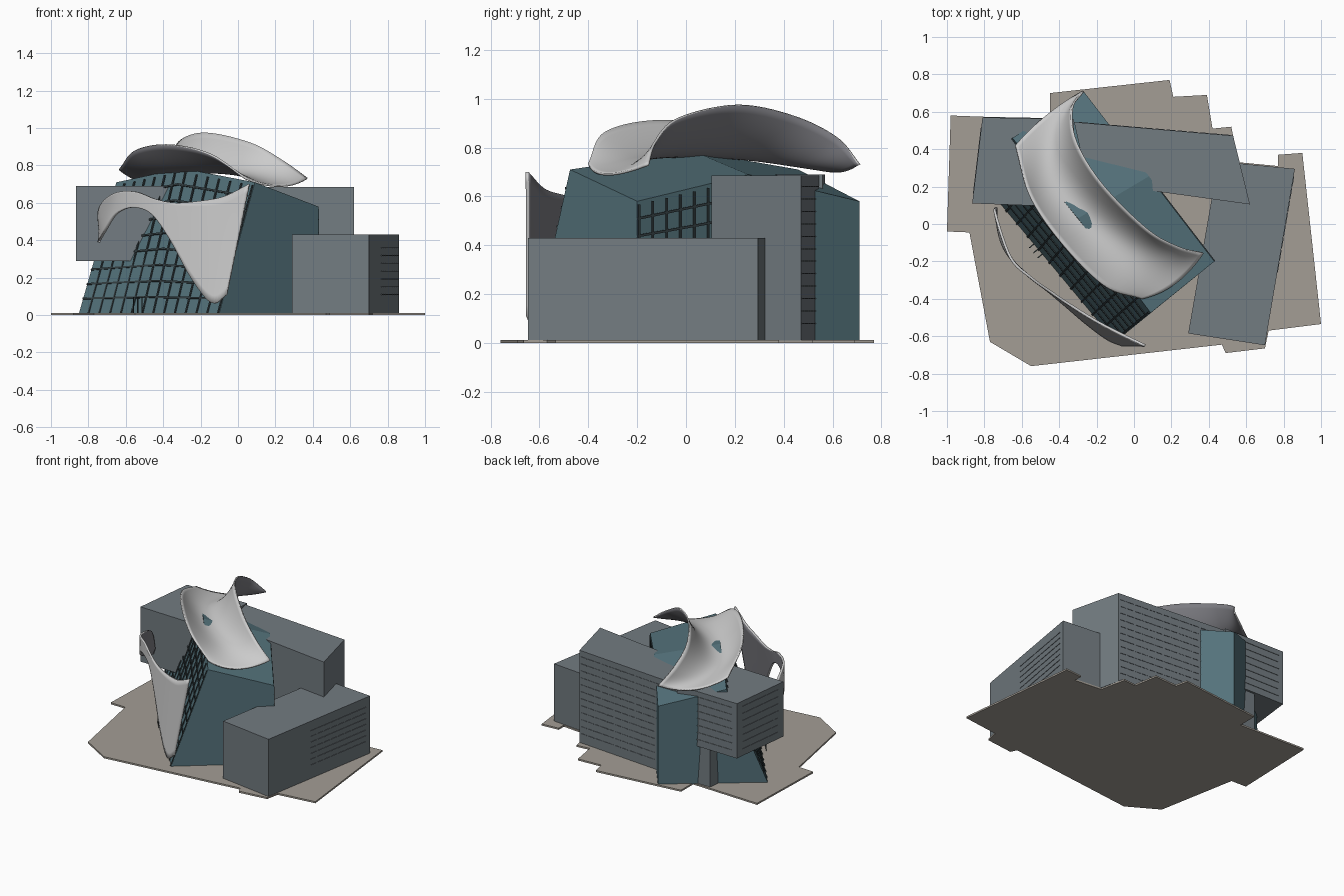
import bpy, bmesh, math
from mathutils import Vector as V

if "Cube" in bpy.data.objects:
    bpy.data.objects.remove(bpy.data.objects["Cube"])


def mat(name, *c):
    m = bpy.data.materials.new(name)
    m.diffuse_color = (*c, 1)
    m.use_nodes = True
    m.node_tree.nodes["Principled BSDF"].inputs["Base Color"].default_value = m.diffuse_color
    return m


STONE = mat("stone_paving", .37, .34, .30)
WALL = mat("grey_cladding", .17, .20, .22)
GLASS = mat("teal_glass", .09, .17, .20)
FRAME = mat("dark_frame", .035, .05, .055)
SHELL = mat("pale_shell", .55, .55, .57)
LINING = mat("shell_lining", .20, .20, .22)


def make(name, verts, faces, m):
    me = bpy.data.meshes.new(name)
    me.from_pydata([tuple(v) for v in verts], [], faces)
    bm = bmesh.new()
    bm.from_mesh(me)
    bmesh.ops.recalc_face_normals(bm, faces=bm.faces)
    bm.to_mesh(me)
    bm.free()
    me.materials.append(m)
    ob = bpy.data.objects.new(name, me)
    bpy.context.collection.objects.link(ob)
    return ob


def prism(name, pts, z0, z1, m):
    n = len(pts)
    verts = [(x, y, z) for z in (z0, z1) for x, y in pts]
    faces = [list(range(n)), list(range(n, 2 * n))]
    faces += [(i, (i + 1) % n, n + (i + 1) % n, n + i) for i in range(n)]
    return make(name, verts, faces, m)


def bars(name, segs, normal, w, d, m):
    """Rectangular bars along segments lying on a wall with the given normal."""
    verts, faces = [], []
    for a, b in segs:
        side = (b - a).cross(normal).normalized() * w / 2
        k = len(verts)
        for p in (a, b):
            verts += [p + s * side + t * d * normal
                      for s, t in ((-1, -.5), (1, -.5), (1, 1), (-1, 1))]
        faces += [[k + j for j in f] for f in
                  ((0, 1, 2, 3), (7, 6, 5, 4), (0, 4, 5, 1),
                   (1, 5, 6, 2), (2, 6, 7, 3), (3, 7, 4, 0))]
    return make(name, verts, faces, m)


def spline(pts, t):
    """Catmull-Rom point at t in 0..1 along the control points."""
    n = len(pts) - 1
    i = min(int(t * n), n - 1)
    f = t * n - i
    p1, p2 = V(pts[i]), V(pts[i + 1])
    p0 = V(pts[i - 1]) if i else 2 * p1 - p2
    p3 = V(pts[i + 2]) if i + 2 <= n else 2 * p2 - p1
    return .5 * (2 * p1 + (p2 - p0) * f + (2 * p0 - 5 * p1 + 4 * p2 - p3) * f * f
                 + (3 * p1 - p0 - 3 * p2 + p3) * f ** 3)


def sheet(name, fn, nu, nv, thick, pale_side):
    """Curved sheet, pale towards pale_side and darker behind."""
    verts = [fn(i / nu, j / nv) for i in range(nu + 1) for j in range(nv + 1)]
    w = nv + 1
    faces = [(i * w + j, i * w + j + 1, (i + 1) * w + j + 1, (i + 1) * w + j)
             for i in range(nu) for j in range(nv)]
    ob = make(name, verts, faces, SHELL)
    me = ob.data
    if sum((p.normal * p.area for p in me.polygons), V()).dot(V(pale_side)) < 0:
        me.flip_normals()
    me.materials.append(LINING)
    s = ob.modifiers.new("thickness", 'SOLIDIFY')
    s.thickness, s.offset, s.material_offset = thick, 0, 1
    bpy.ops.object.select_all(action='DESELECT')
    bpy.context.view_layer.objects.active = ob
    ob.select_set(True)
    bpy.ops.object.shade_smooth_by_angle(angle=math.radians(40))
    return ob


# paved base plate
prism("base_plate", [
    (-.98, .58), (-.45, .56), (-.45, .70), (.19, .77), (.21, .68), (.39, .69),
    (.42, .51), (.52, .52), (.56, .33), (.77, .31), (.77, .37), (.90, .38),
    (1, -.535), (.72, -.57), (.70, -.665), (.49, -.69), (.47, -.645),
    (-.55, -.76), (-.77, -.63), (-.88, -.045), (-1, -.04)], 0, .012, STONE)

# grey blocks
prism("right_block", [(.86, .295), (.45, .335), (.29, -.585), (.70, -.648)], .01, .43, WALL)
prism("rear_block", [(.62, .105), (.53, .472), (-.32, .545), (-.25, .225)], .01, .685, WALL)
prism("raised_left_block", [(-.865, .11), (-.81, .57), (-.32, .56), (-.32, .09)], .29, .69, WALL)
prism("left_core", [(-.60, .36), (-.58, .55), (-.42, .55), (-.42, .36)], .01, .30, WALL)

# fine window ledges on the block walls


def ledges(name, p, q, z0, z1, rows, dashes):
    p, q = V((*p, 0)), V((*q, 0))
    d = q - p
    nrm = V((d.y, -d.x, 0)).normalized()
    if nrm.y < 0 and nrm.x < .5:
        nrm = -nrm
    segs = []
    for r in range(rows):
        z = V((0, 0, z0 + (z1 - z0) * r / (rows - 1)))
        for k in range(dashes):
            segs.append((p + d * (k + .08) / dashes + z, p + d * (k + .92) / dashes + z))
    bars(name, segs, nrm, .004, .003, WALL)


ledges("rear_windows", (.52, .473), (-.30, .543), .08, .64, 12, 14)
ledges("left_rear_windows", (-.45, .563), (-.80, .57), .34, .65, 7, 1)
ledges("left_end_windows", (-.812, .55), (-.862, .13), .34, .65, 7, 1)
ledges("right_side_windows", (.765, -.265), (.855, .26), .11, .36, 7, 8)

# tapered glass hall with folded roof
A, B, C, D = V((-.10, -.63, .01)), V((.43, -.2, .01)), V((-.27, .71, .01)), V((-.85, .27, .01))
E, M, F = V((.09, -.475, .71)), V((-.30, .03, .785)), V((-.65, .46, .71))
Bt, N, Ct = V((.43, -.2, .58)), V((.08, .255, .69)), V((-.27, .71, .58))
make("glass_hall", [A, B, C, D, E, M, F, Bt, N, Ct],
     [(0, 1, 2, 3), (0, 3, 6, 5, 4), (0, 4, 7, 1), (1, 7, 8, 9, 2), (2, 9, 6, 3),
      (4, 5, 8, 7), (5, 6, 9, 8)], GLASS)

# frames on the sloping front wall and the visible half of the rear wall


def wall_grid(name, b0, b1, t0, tm, t1, cols, rows, last, out):
    def at(u, v):
        top = t0.lerp(tm, 2 * u) if u < .5 else tm.lerp(t1, 2 * u - 1)
        return b0.lerp(b1, u).lerp(top, v)
    nrm = (b1 - b0).cross(t0 - b0).normalized() if abs((t0 - b0).y) > .01 else out
    if nrm.dot(out) < 0:
        nrm = -nrm
    segs = [(at((i + .1) / cols, 0), at((i + .1) / cols, .975)) for i in range(last)]
    for j in range(1, rows):
        stops = [0, min(.5, last / cols), last / cols]
        segs += [(at(a, j / rows), at(b, j / rows)) for a, b in zip(stops, stops[1:]) if b > a]
    bars(name, segs, nrm, .010, .005, FRAME)


wall_grid("front_glazing_frame", A, D, E, M, F, 13, 9, 13, V((-.77, -.64, 0)))
wall_grid("rear_glazing_frame", B, C, Bt, N, Ct, 16, 8, 7, V((.79, .61, 0)))

# entrance frame at the foot of the front wall
along = (D - A).normalized()
out = V((along.y, -along.x, 0))
if out.y > 0:
    out = -out
for k in range(3):
    p = A.lerp(D, .52) + along * .035 * k
    o, h = out * .03, V((0, 0, .085))
    bars(f"entrance_frame_{k}", [(p + o, p + o + h), (p + o + h, p + h)], along, .004, .004, FRAME)

# saddle shaped roof shell: front rim, valley, rear rim
front_rim = [(.04, -.40, .73), (-.15, -.335, .86), (-.37, -.12, .91), (-.55, .14, .88), (-.635, .42, .78)]
valley = [(.22, -.32, .69), (.01, -.18, .75), (-.23, .03, .765), (-.43, .28, .75), (-.47, .58, .705)]
rear_rim = [(.37, -.155, .73), (.24, -.125, .825), (.07, -.03, .92), (-.17, .21, .974),
            (-.31, .44, .93), (-.33, .62, .84), (-.27, .71, .73)]


def roof(u, v):
    a, b, c = (spline(r, u) for r in (front_rim, valley, rear_rim))
    return a * (1 - v) * (1 - 2 * v) + b * 4 * v * (1 - v) + c * v * (2 * v - 1)


sheet("roof_shell", roof, 48, 24, .010, (0, 0, 1))

# wavy sail hanging in front of the glass wall
plan = [(-.745, .09), (-.73, -.03), (-.67, -.17), (-.56, -.28), (-.45, -.36),
        (-.3, -.46), (-.15, -.55), (.07, -.655)]
top = [(-.755, .43), (-.74, .57), (-.66, .65), (-.55, .66), (-.44, .62), (-.33, .60),
       (-.2, .61), (-.07, .635), (.06, .70)]
low = [(-.75, .39), (-.71, .45), (-.65, .54), (-.56, .575), (-.46, .54), (-.36, .40),
       (-.25, .20), (-.14, .065), (-.06, .11)]


def plan_y(x):
    for (x0, y0), (x1, y1) in zip(plan, plan[1:]):
        if x <= x1:
            return y0 + (y1 - y0) * max(0, (x - x0) / (x1 - x0))
    return plan[-1][1]


top3 = [(x, plan_y(x), z) for x, z in top]
top3[0] = (-.735, .09, .43)
low3 = [(x, plan_y(x) - .12 * max(0, .58 - z), z) for x, z in low]
low3[0] = (-.745, .08, .39)
sheet("front_sail", lambda u, v: spline(low3, u).lerp(spline(top3, u), v), 48, 14, .014, (-1, -1, 0))
